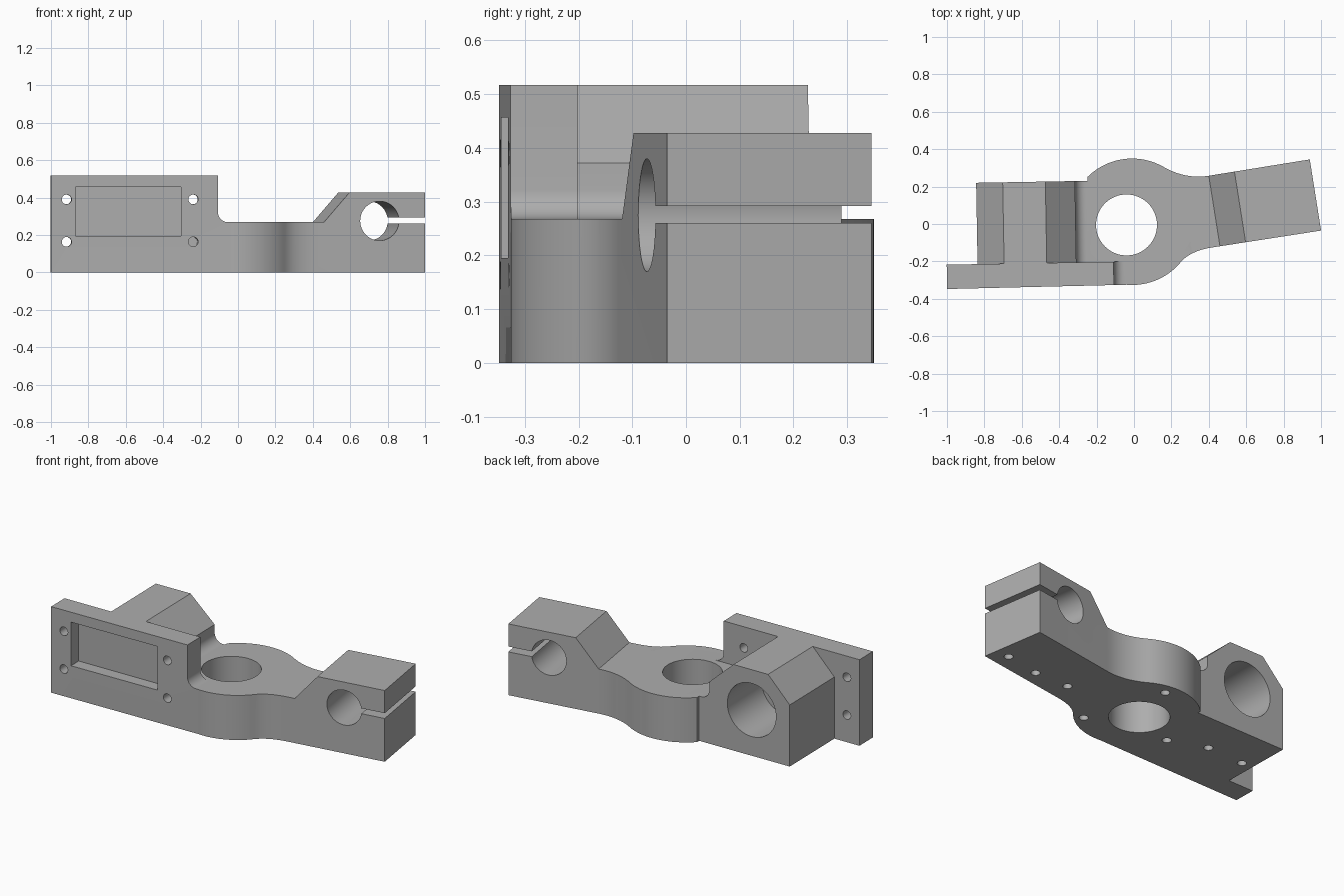
import bpy, bmesh
from math import radians, cos, sin, pi
from mathutils import Matrix, Vector

if "Cube" in bpy.data.objects:
    bpy.data.objects.remove(bpy.data.objects["Cube"], do_unlink=True)

metal = bpy.data.materials.new("plain grey")
metal.use_nodes = True
metal.diffuse_color = (0.42, 0.42, 0.42, 1)
metal.node_tree.nodes["Principled BSDF"].inputs["Base Color"].default_value = metal.diffuse_color

# Local frames: the mounting end is turned slightly, the clamp arm more
WORLD = Matrix.Identity(4)
MOUNT = Matrix.Rotation(radians(1), 4, 'Z')
ARM = Matrix.Translation((0.97, 0.155, 0)) @ Matrix.Rotation(radians(9), 4, 'Z')


def prism(name, points, lo, hi, frame=WORLD, upright=False):
    """Extrude a flat outline; upright outlines are (u, z), extruded along v."""
    bm = bmesh.new()
    place = (lambda a, b: (a, lo, b)) if upright else (lambda a, b: (a, b, lo))
    face = bm.faces.new([bm.verts.new(place(a, b)) for a, b in points])
    step = Vector((0, hi - lo, 0)) if upright else Vector((0, 0, hi - lo))
    out = bmesh.ops.extrude_face_region(bm, geom=[face])
    bmesh.ops.translate(bm, vec=step,
                        verts=[g for g in out["geom"] if isinstance(g, bmesh.types.BMVert)])
    bmesh.ops.recalc_face_normals(bm, faces=bm.faces)
    bm.transform(frame)
    mesh = bpy.data.meshes.new(name)
    bm.to_mesh(mesh)
    bm.free()
    mesh.materials.append(metal)
    ob = bpy.data.objects.new(name, mesh)
    bpy.context.collection.objects.link(ob)
    return ob


def arc(cx, cy, r, start, end, n=24):
    angles = [radians(start + (end - start) * i / n) for i in range(n + 1)]
    return [(cx + r * cos(a), cy + r * sin(a)) for a in angles]


def circle(cx, cy, r, n=48):
    return arc(cx, cy, r, 0, 360, n)[:-1]


def blend(p, c, q, n=10):
    ts = [i / n for i in range(1, n + 1)]
    return [tuple((1-t)**2 * p[k] + 2*t*(1-t) * c[k] + t*t * q[k] for k in (0, 1)) for t in ts]


def box(a, b, c, d):
    return [(a, b), (c, b), (c, d), (a, d)]


def turned(frame, points):
    return [tuple((frame @ Vector((a, b, 0))).xy) for a, b in points]


# Plan outline: hub arcs blended into the arm, then the stepped mount
front_hub = arc(-0.01, 0.012, 0.338, -95, -40)
back_hub = arc(-0.01, 0.012, 0.338, 60, 135)
outline = front_hub + blend(front_hub[-1], (0.301, -0.143), (0.42, -0.125))
outline += turned(ARM, [(0, -0.1925), (0, 0.1925)])
outline += [(0.40, 0.258)] + blend((0.40, 0.258), (0.275, 0.238), back_hub[0])
outline += back_hub[1:]
outline += turned(MOUNT, [(-0.245, 0.235), (-0.84, 0.235), (-0.84, -0.2),
                          (-1.005, -0.2), (-1.005, -0.33)])
bracket = prism("bracket_body", outline, 0, 0.517)


def cut(points, lo, hi, frame=WORLD, upright=True):
    cutter = prism("cutter", points, lo, hi, frame, upright)
    cutter.hide_render = True
    mod = bracket.modifiers.new("cut", 'BOOLEAN')
    mod.operation, mod.solver, mod.object = 'DIFFERENCE', 'EXACT', cutter
    bpy.context.view_layer.objects.active = bracket
    bpy.ops.object.modifier_apply(modifier=mod.name)
    bpy.data.objects.remove(cutter, do_unlink=True)


# Relief above the hub, beside the block and the plate, with filleted feet
FLOOR, TOP, R = 0.268, 0.7, 0.055
cut([(-0.47, TOP), (-0.47, 0.517), (-0.312, 0.372)]
    + arc(-0.312 + R, FLOOR + R, R, 180, 270, 10)
    + [(0.3, FLOOR), (0.3, TOP)], -0.2, 0.6, MOUNT)
cut([(-0.113, TOP)] + arc(-0.113 + R, FLOOR + R, R, 180, 270, 10)
    + [(0.3, FLOOR), (0.3, TOP)], -0.6, -0.1, MOUNT)

# Raised clamp arm with sloped shoulder
cut([(-0.85, FLOOR), (-0.547, FLOOR), (-0.408, 0.428), (0.2, 0.428), (0.2, TOP), (-0.85, TOP)],
    -0.6, 0.6, ARM)

# Outer chamfer of the bearing block
cut([(-0.90, 0.308), (-0.64, 0.577), (-0.90, 0.577)], -0.2, 0.5, MOUNT)

# Hub bore, blind block bore, front pocket
cut(circle(-0.04, -0.005, 0.163, 64), -0.2, 0.8, upright=False)
cut(circle(-0.59, 0.275, 0.16), -0.1, 0.5, MOUNT)
cut(box(-0.875, 0.195, -0.31, 0.457), -0.6, -0.255, MOUNT)

# Clamp bore and its slit
cut(circle(-0.246, 0.275, 0.105), -0.6, 0.6, ARM)
cut(box(-0.246, 0.26, 0.2, 0.292), -0.5, 0.5, ARM)

# Plate screw holes
for u in (-0.922, -0.245):
    for z in (0.39, 0.163):
        cut(circle(u, z, 0.026, 20), -0.6, -0.1, MOUNT)

# Blind screw holes in the underside
for x, y in [(0.90, 0.04), (0.68, 0), (0.46, 0), (0.18, -0.20),
             (0.02, 0.28), (-0.31, -0.10), (-0.53, -0.02), (-0.77, -0.03)]:
    cut(circle(x, y, 0.025, 20), -0.1, 0.1, upright=False)

bpy.ops.object.select_all(action='DESELECT')
bracket.select_set(True)
bpy.context.view_layer.objects.active = bracket
bpy.ops.object.shade_smooth_by_angle(angle=radians(30))
